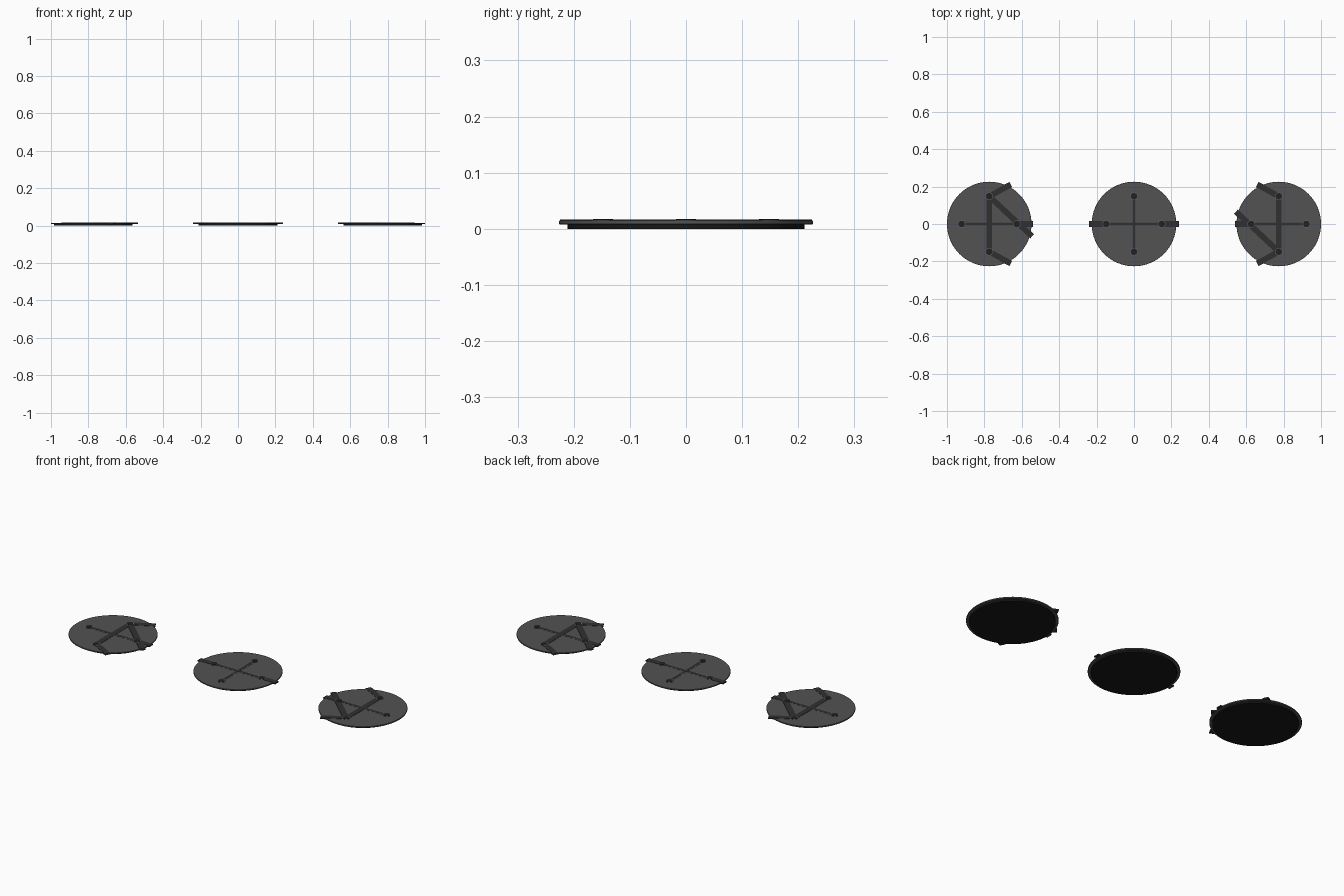
import bpy, math
from mathutils import Vector

if "Cube" in bpy.data.objects:
    bpy.data.objects.remove(bpy.data.objects["Cube"])


def material(name, v):
    m = bpy.data.materials.new(name)
    m.diffuse_color = (v, v, v * 1.04, 1)
    m.use_nodes = True
    m.node_tree.nodes["Principled BSDF"].inputs["Base Color"].default_value = m.diffuse_color
    return m


PLATE = material("plate_grey", 0.085)
BASE = material("base_black", 0.009)
BAR = material("bar_dark", 0.03)
TRIM = material("trim_light", 0.13)
PIN = material("pin_black", 0.015)


def disc(name, x, y, r, z0, z1, mat, sides=64, bevel=0):
    bpy.ops.mesh.primitive_cylinder_add(vertices=sides, radius=r, depth=z1 - z0,
                                        location=(x, y, (z0 + z1) / 2))
    o = bpy.context.object
    o.name = name
    o.data.materials.append(mat)
    if bevel:
        b = o.modifiers.new("edge", 'BEVEL')
        b.width = bevel
        b.segments = 2
    bpy.ops.object.shade_smooth_by_angle()
    return o


def bar(name, cx, s, a, b, width, z0, z1, mat):
    # flat strip between two points given relative to the token centre
    a, b = Vector(a) * s, Vector(b) * s
    d, mid = b - a, (a + b) / 2
    bpy.ops.mesh.primitive_cube_add(size=1, location=(cx + mid.x, mid.y, (z0 + z1) / 2),
                                    rotation=(0, 0, math.atan2(d.y, d.x)))
    o = bpy.context.object
    o.name = name
    o.scale = (d.length, width, z1 - z0)
    o.data.materials.append(mat)


P = 0.148  # pin distance from token centre
E, N, W, S = (P, 0), (0, P), (-P, 0), (0, -P)

# extra dark strips that leave the cross and run past the rim
SIDE = [(N, S), (N, (0.115, 0.211)), (S, (0.115, -0.211)),
        (N, (0.229, -0.066)), (E, (0.235, 0))]
MIDDLE = [(E, (0.24, 0)), (W, (-0.24, 0))]

for label, cx, s, strips in (("left", -0.774, 1, SIDE), ("middle", 0, 1, MIDDLE),
                             ("right", 0.774, -1, SIDE)):
    # round token: narrow foot below, wider plate above
    disc(label + "_base", cx, 0, 0.211, 0, 0.009, BASE)
    disc(label + "_plate", cx, 0, 0.226, 0.008, 0.015, PLATE, bevel=0.001)
    # inlaid cross with pale border
    for n, (a, b) in enumerate(((W, E), (S, N))):
        bar(f"{label}_cross_trim_{n}", cx, s, a, b, 0.024, 0.012, 0.0155, TRIM)
        bar(f"{label}_cross_core_{n}", cx, s, a, b, 0.017, 0.012, 0.016, BAR)
    # dark strips
    for n, (a, b) in enumerate(strips):
        bar(f"{label}_strip_{n}", cx, s, a, b, 0.031, 0.009, 0.0163, BAR)
    # round pins with pale rims
    for n, (x, y) in enumerate((E, N, W, S)):
        disc(f"{label}_pin_rim_{n}", cx + x, y, 0.0205, 0.012, 0.0165, TRIM, 24)
        disc(f"{label}_pin_{n}", cx + x, y, 0.0175, 0.012, 0.0172, PIN, 24)
